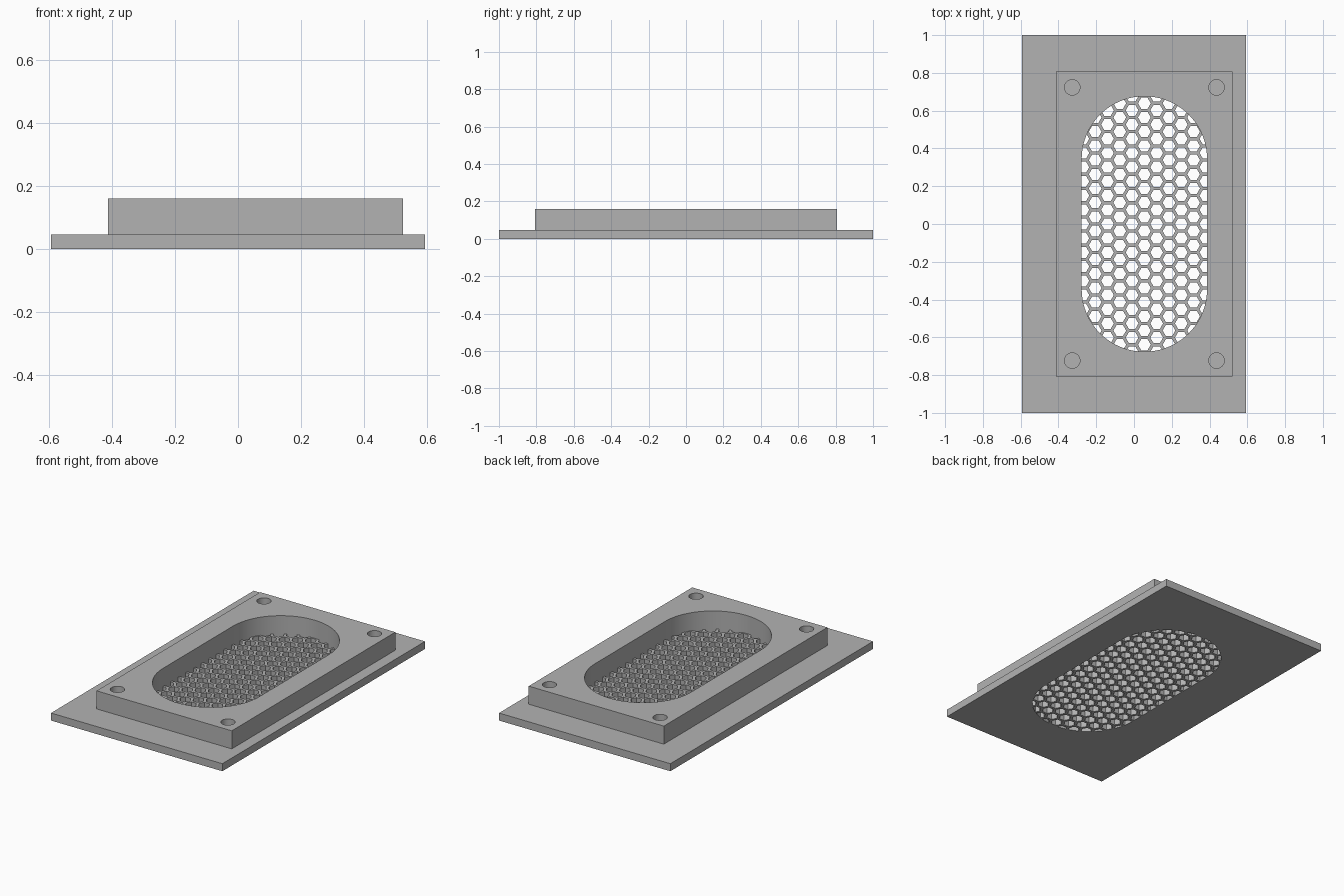
import bpy, bmesh, math

if "Cube" in bpy.data.objects:
    bpy.data.objects.remove(bpy.data.objects["Cube"])

PLATE_TOP, BLOCK_TOP = 0.047, 0.16
CX = 0.055                      # centre line of block, slot and holes

grey = bpy.data.materials.new("grey")
grey.diffuse_color = (0.45, 0.45, 0.45, 1)
grey.use_nodes = True
grey.node_tree.nodes["Principled BSDF"].inputs["Base Color"].default_value = grey.diffuse_color


def prisms(name, outlines, z0, z1, cutter=False):
    """One object made of straight prisms, one per closed outline."""
    bm = bmesh.new()
    for pts in outlines:
        low = [bm.verts.new((x, y, z0)) for x, y in pts]
        top = [bm.verts.new((x, y, z1)) for x, y in pts]
        bm.faces.new(low[::-1])
        bm.faces.new(top)
        for i in range(len(pts)):
            j = (i + 1) % len(pts)
            bm.faces.new((low[i], low[j], top[j], top[i]))
    mesh = bpy.data.meshes.new(name)
    bm.to_mesh(mesh)
    bm.free()
    mesh.materials.append(grey)
    ob = bpy.data.objects.new(name, mesh)
    bpy.context.collection.objects.link(ob)
    ob.hide_render = cutter
    if cutter:
        ob.display_type = 'WIRE'
    return ob


def rect(x0, x1, y):
    return [(x0, -y), (x1, -y), (x1, y), (x0, y)]


def ring(x, y, r, n):
    return [(x + r * math.cos(2 * math.pi * i / n),
             y + r * math.sin(2 * math.pi * i / n)) for i in range(n)]


def boolean(ob, other, operation='DIFFERENCE'):
    mod = ob.modifiers.new(other.name, 'BOOLEAN')
    mod.object, mod.operation, mod.solver = other, operation, 'EXACT'


# Slot with rounded ends
R, HALF, N = 0.332, 0.676, 40
slot_pts = [(CX + R * math.cos(math.pi * i / N),
             HALF - R + R * math.sin(math.pi * i / N)) for i in range(N + 1)]
slot_pts += [(2 * CX - x, -y) for x, y in slot_pts]
slot = prisms("slot_cutter", [slot_pts], -0.1, 0.3, True)

# Honeycomb cells, trimmed to the slot
PITCH, FLAT = 0.0752, 0.0585
cells = [ring(CX + c * PITCH * math.sqrt(3) / 2,
              (r + (0.5 if c % 2 == 0 else 0)) * PITCH, FLAT / math.sqrt(3), 6)
         for c in range(-6, 7) for r in range(-10, 11)]
honeycomb = prisms("honeycomb_cutter", cells, -0.05, 0.1, True)
boolean(honeycomb, slot, 'INTERSECT')

# Screw holes in the four corners
holes = prisms("screw_hole_cutter",
               [ring(CX + sx * 0.382, sy * 0.723, 0.041, 32)
                for sx in (-1, 1) for sy in (-1, 1)], 0.03, 0.3, True)

# Base plate with the honeycomb grille
plate = prisms("base_plate", [rect(-0.592, 0.592, 1.0)], 0, PLATE_TOP)
boolean(plate, honeycomb)

# Raised frame around the grille
frame = prisms("raised_frame", [rect(-0.412, 0.522, 0.807)], PLATE_TOP, BLOCK_TOP)
boolean(frame, slot)
boolean(frame, holes)

# Smooth the curved walls, keep the corners sharp
for ob in (plate, frame):
    bpy.ops.object.select_all(action='DESELECT')
    bpy.context.view_layer.objects.active = ob
    ob.select_set(True)
    for mod in list(ob.modifiers):
        bpy.ops.object.modifier_apply(modifier=mod.name)
    bpy.ops.object.shade_smooth_by_angle(angle=math.radians(30))
